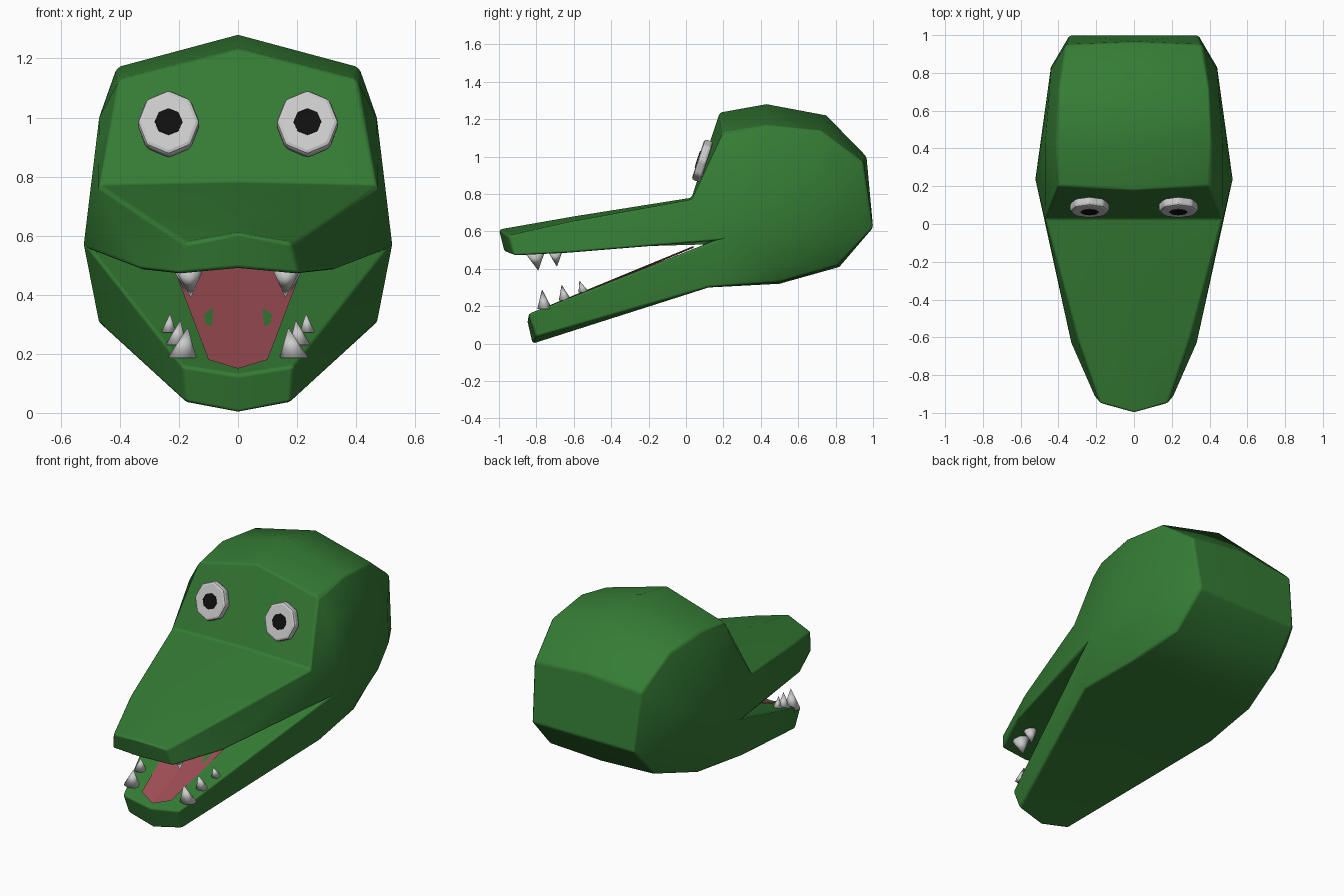
import bpy, bmesh
from math import radians
from mathutils import Vector

if "Cube" in bpy.data.objects:
    bpy.data.objects.remove(bpy.data.objects["Cube"])


def material(name, rgb):
    m = bpy.data.materials.new(name)
    m.diffuse_color = (*rgb, 1)
    m.use_nodes = True
    m.node_tree.nodes["Principled BSDF"].inputs["Base Color"].default_value = m.diffuse_color
    return m


GREEN = material("green_skin", (0.035, 0.2, 0.035))
PINK = material("pink_mouth", (0.34, 0.075, 0.09))
BLACK = material("black_pupil", (0.005, 0.005, 0.005))


def add_object(name, bm, mat=None, smooth=False):
    bmesh.ops.recalc_face_normals(bm, faces=bm.faces)
    for f in bm.faces:
        f.smooth = smooth
    me = bpy.data.meshes.new(name)
    bm.to_mesh(me)
    bm.free()
    ob = bpy.data.objects.new(name, me)
    bpy.context.collection.objects.link(ob)
    if mat:
        me.materials.append(mat)
    return ob


class HalfSkin:
    """Collects half-surface rows and makes each face on both sides."""

    def __init__(self):
        self.bm, self.seen = bmesh.new(), {}

    def face(self, pts):
        for s in (1, -1):
            vs = []
            for x, y, z in pts:
                key = (s * x + 0.0, y, z)
                if key not in self.seen:
                    self.seen[key] = self.bm.verts.new(key)
                if self.seen[key] not in vs:
                    vs.append(self.seen[key])
            if len(vs) > 2:
                self.bm.faces.new(vs)

    def loft(self, rows):
        for a, b in zip(rows, rows[1:]):
            for i in range(len(a) - 1):
                self.face([a[i], a[i + 1], b[i + 1], b[i]])


# Shared points where skull and jaws meet
HINGE, GULLET = (0.5, 0.15, 0.55), (0, 0.1, 0.53)
BROW, BROW_EDGE = (0, 0.03, 0.78), (0.47, 0.03, 0.77)
THROAT, THROAT_EDGE = (0, 0.12, 0.30), (0.47, 0.12, 0.30)

skin = HalfSkin()

# Skull: rows run centre line -> edge -> cheek -> jaw hinge
skin.loft([
    [BROW, BROW_EDGE, BROW_EDGE, HINGE],
    [(0, 0.18, 1.235), (0.4, 0.2, 1.13), (0.47, 0.2, 1.0), HINGE],
    [(0, 0.43, 1.28), (0.41, 0.43, 1.17), (0.47, 0.43, 1.0), HINGE],
    [(0, 0.75, 1.22), (0.4, 0.72, 1.14), (0.45, 0.68, 0.97), HINGE],
    [(0, 0.965, 1.0), (0.36, 0.95, 0.97), (0.44, 0.82, 0.85), HINGE],
    [(0, 1.0, 0.62), (0.34, 1.0, 0.62), (0.44, 0.83, 0.62), HINGE],
    [(0, 0.82, 0.41), (0.36, 0.81, 0.42), (0.445, 0.72, 0.5), HINGE],
    [(0, 0.5, 0.32), (0.43, 0.5, 0.33), (0.47, 0.48, 0.4), HINGE],
    [THROAT, THROAT_EDGE, THROAT_EDGE, HINGE],
])

# Upper jaw: top centre -> top edge -> lip -> palate
upper = [
    [BROW, BROW_EDGE, HINGE, GULLET],
    [(0, -0.6, 0.68), (0.3, -0.6, 0.655), (0.335, -0.63, 0.485), (0, -0.63, 0.51)],
    [(0, -1.0, 0.61), (0.18, -0.95, 0.575), (0.205, -0.92, 0.47), (0, -0.97, 0.49)],
]
# Lower jaw: mouth floor -> lip -> bottom edge -> underside
lower = [
    [GULLET, HINGE, THROAT_EDGE, THROAT],
    [(0, -0.85, 0.13), (0.19, -0.845, 0.16), (0.18, -0.8, 0.035), (0, -0.82, 0.0)],
]
for jaw in (upper, lower):
    skin.loft(jaw)
    skin.face(jaw[-1])

head = add_object("head", skin.bm, GREEN, smooth=True)
bev = head.modifiers.new("soft_edges", 'BEVEL')
bev.width, bev.segments = 0.014, 2
bev.limit_method, bev.angle_limit = 'ANGLE', radians(35)
bev.harden_normals = True

# Pink mouth floor, just above the lower jaw
floor = HalfSkin()
floor.loft([[(0, -0.825, 0.15), (0.1, -0.79, 0.18)],
            [(0, 0.04, 0.512), (0.23, 0.04, 0.522)]])
add_object("mouth_floor", floor.bm, PINK)


def tooth(name, base, tip, rx, ry):
    bm = bmesh.new()
    base, tip = Vector(base), Vector(tip)
    bmesh.ops.create_cone(bm, cap_ends=True, segments=8, radius1=1, radius2=0, depth=1)
    for v in bm.verts:
        t = v.co.z + 0.5
        v.co = base.lerp(tip, t) + Vector((v.co.x * rx, v.co.y * ry, 0))
    bmesh.ops.remove_doubles(bm, verts=bm.verts, dist=1e-4)
    add_object(name, bm, smooth=True)


def disc(name, centre, rx, rz, depth, bevel, mat=None):
    # Octagonal disc lying on the tilted brow
    bm = bmesh.new()
    bmesh.ops.create_cone(bm, cap_ends=True, segments=8, radius1=1, radius2=1, depth=depth)
    for v in bm.verts:
        v.co.x *= rx
        v.co.y *= rz
    ob = add_object(name, bm, mat)
    ob.location = centre
    ob.rotation_euler.x = radians(72)
    if bevel:
        m = ob.modifiers.new("rounded_rim", 'BEVEL')
        m.width, m.segments = bevel, 2


# Teeth: base, tip, half sizes
TEETH = {
    "upper_front_tooth": ((0.165, -0.81, 0.49), (0.16, -0.79, 0.39), 0.05, 0.055),
    "upper_back_tooth": ((0.185, -0.70, 0.495), (0.18, -0.69, 0.41), 0.04, 0.04),
    "lower_front_tooth": ((0.19, -0.755, 0.185), (0.17, -0.77, 0.29), 0.05, 0.04),
    "lower_middle_tooth": ((0.21, -0.645, 0.23), (0.195, -0.665, 0.315), 0.036, 0.035),
    "lower_back_tooth": ((0.235, -0.545, 0.272), (0.23, -0.57, 0.337), 0.026, 0.03),
}
for side, s in (("left", 1), ("right", -1)):
    for name, (b, t, rx, ry) in TEETH.items():
        tooth(f"{name}_{side}", (s * b[0], *b[1:]), (s * t[0], *t[1:]), rx, ry)
    disc(f"eye_{side}", (s * 0.235, 0.088, 0.978), 0.106, 0.116, 0.05, 0.014)
    disc(f"pupil_{side}", (s * 0.235, 0.066, 0.985), 0.047, 0.047, 0.012, 0, BLACK)
